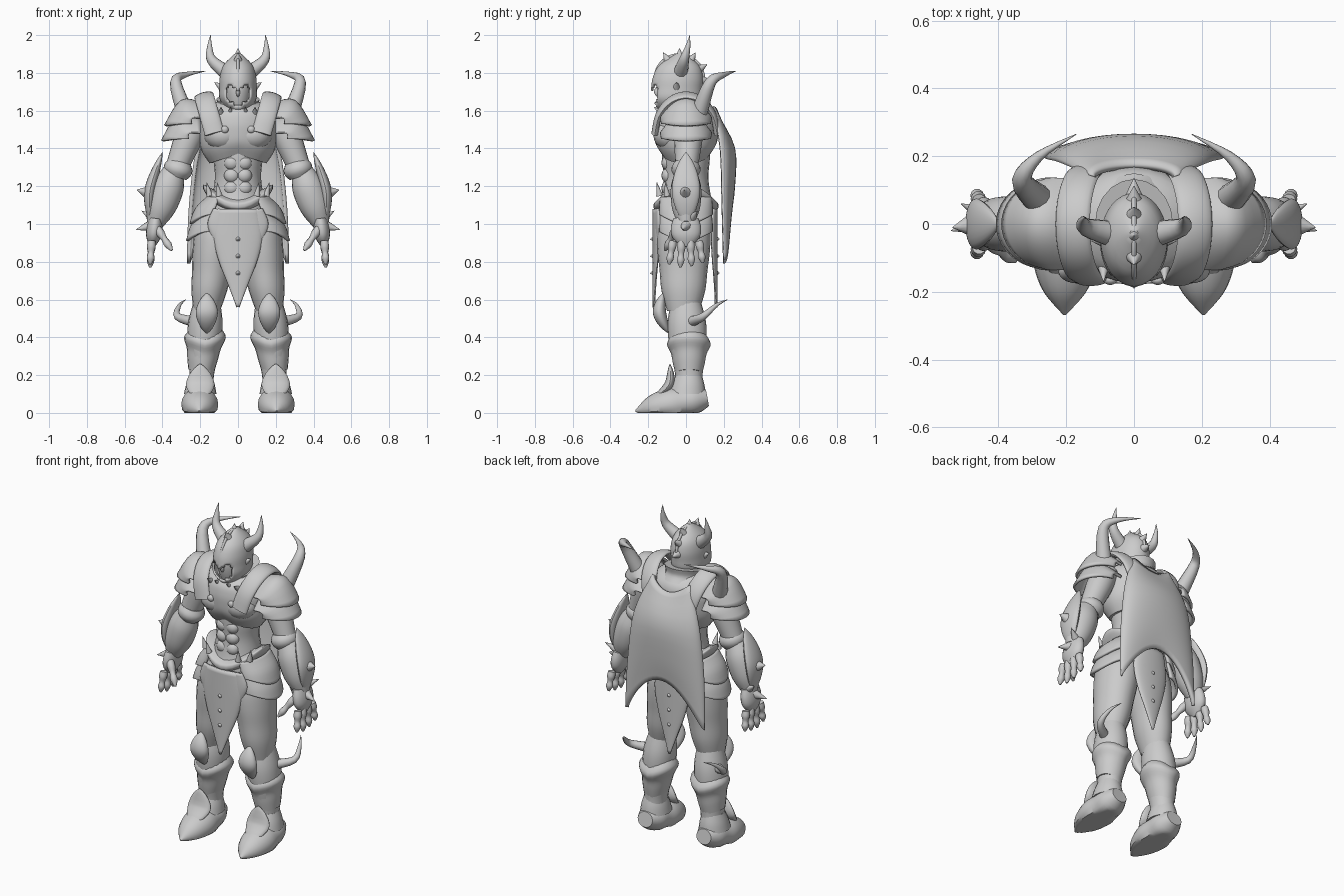
import bpy
import bmesh
import math
from mathutils import Vector, Quaternion

default_cube = bpy.data.objects.get("Cube")
if default_cube:
    bpy.data.objects.remove(default_cube, do_unlink=True)

grey = (.6, .6, .6, 1)
plain_grey = bpy.data.materials.new("plain_grey")
plain_grey.use_nodes = True
plain_grey.diffuse_color = grey
for node in plain_grey.node_tree.nodes:
    if node.type == "BSDF_PRINCIPLED":
        node.inputs["Base Color"].default_value = grey


def finish(name, bm, mirror=False, thick=0):
    """Turn a bmesh into a smooth-shaded object, optionally mirrored and thickened."""
    bmesh.ops.recalc_face_normals(bm, faces=bm.faces)
    mesh = bpy.data.meshes.new(name)
    bm.to_mesh(mesh)
    bm.free()
    mesh.materials.append(plain_grey)
    for polygon in mesh.polygons:
        polygon.use_smooth = True
    mesh.set_sharp_from_angle(angle=math.radians(40))
    obj = bpy.data.objects.new(name, mesh)
    bpy.context.scene.collection.objects.link(obj)
    if thick:
        solidify = obj.modifiers.new("thickness", "SOLIDIFY")
        solidify.thickness = thick
        solidify.offset = 0
    if mirror:
        flip = obj.modifiers.new("mirror", "MIRROR")
        flip.use_mirror_merge = False


def smooth(rows, steps=4):
    """Catmull-Rom interpolation of equal-length rows of numbers."""
    result = []
    last = len(rows) - 1
    for i in range(last):
        group = rows[max(i - 1, 0)], rows[i], rows[i + 1], rows[min(i + 2, last)]
        for step in range(steps):
            t = step / steps
            result.append([b + t / 2 * (c - a + t * (2 * a - 5 * b + 4 * c - d + t * (3 * (b - c) + d - a)))
                           for a, b, c, d in zip(*group)])
    return result + [rows[-1]]


def loft(name, rows, along=False, mirror=False, sides=20, bend=None, drop=None, thick=0):
    """Skin elliptical rings (x, y, z, radius, second radius), level or square to the path."""
    rows = smooth(rows)
    points = [Vector(row[:3]) for row in rows]
    bm = bmesh.new()
    rings = []
    turn, previous = Quaternion(), None
    for i, row in enumerate(rows):
        if along:
            ahead = points[min(i + 1, len(points) - 1)]
            behind = points[max(i - 1, 0)]
            heading = (ahead - behind).normalized()
            if previous is None:
                previous = Vector((0, 0, math.copysign(1, heading.z)))
            turn = previous.rotation_difference(heading) @ turn
            previous = heading
        ring = []
        for k in range(sides):
            angle = math.tau * k / sides
            offset = Vector((row[3] * math.cos(angle), row[4] * math.sin(angle), 0))
            position = points[i] + turn @ offset
            ring.append(bm.verts.new(bend(position) if bend else position))
        rings.append(ring)
    for low, high in zip(rings, rings[1:]):
        for k in range(sides):
            following = (k + 1) % sides
            bm.faces.new((low[k], low[following], high[following], high[k]))
    bm.faces.new(rings[0])
    bm.faces.new(rings[-1])
    if drop:
        unwanted = [face for face in bm.faces if drop(face.calc_center_median())]
        bmesh.ops.delete(bm, geom=unwanted, context="FACES")
    finish(name, bm, mirror, thick)


def limb(name, start, end, radii, depth=1, **options):
    """Body with evenly spaced radii on a straight axis; depth scales its front-to-back size."""
    start, end = Vector(start), Vector(end)
    count = len(radii) - 1
    loft(name, [(*start.lerp(end, i / count), radius, radius * depth) for i, radius in enumerate(radii)], **options)


def horn(name, path, radius, mirror=True):
    """Round spike or horn tapering evenly to a point."""
    count = len(path) - 1
    sizes = [max(radius * (1 - i / count), .001) for i in range(len(path))]
    loft(name, [(*point, size, size) for point, size in zip(path, sizes)], along=True, mirror=mirror, sides=12)


def leaf(name, path, width, depth, mirror=True):
    """Pointed plate, widest halfway along its path."""
    path = smooth(path)
    swell = [max(math.sin(math.pi * i / (len(path) - 1)), .03) for i in range(len(path))]
    loft(name, [(*point, width * s, depth * s) for point, s in zip(path, swell)], along=True, mirror=mirror)


def sheet(name, rows, sideways=False, mirror=False, thick=.015, cells=20):
    """Curved plate from rows (x, y, z, half width, edge shift, edge lift)."""
    bm = bmesh.new()
    grid = []
    for x, y, z, width, shift, lift in smooth(rows):
        line = []
        for k in range(cells + 1):
            angle = math.pi * (k / cells - .5)
            across, edge = max(width, .002) * math.sin(angle), 1 - math.cos(angle)
            dx, dy = (shift * edge, across) if sideways else (across, shift * edge)
            line.append(bm.verts.new((x + dx, y + dy, z + lift * math.sin(angle) ** 2)))
        grid.append(line)
    for upper, lower in zip(grid, grid[1:]):
        for k in range(cells):
            bm.faces.new((upper[k], upper[k + 1], lower[k + 1], lower[k]))
    finish(name, bm, mirror, thick)


def cloth(name, y, top, tip, width):
    """Hanging cloth that narrows to a point."""
    outline = [.8, 1, .8, .4, 0]
    rows = []
    for i, share in enumerate(outline):
        z = top + (tip - top) * i / (len(outline) - 1)
        rows.append((0, y, z, width * share, -y * share / 6, 0))
    sheet(name, rows)


def ball(name, centre, radii):
    bm = bmesh.new()
    bmesh.ops.create_uvsphere(bm, u_segments=16, v_segments=10, radius=1)
    for vert in bm.verts:
        vert.co = Vector(size * part + middle for part, size, middle in zip(vert.co, radii, centre))
    finish(name, bm, mirror=True)


# Helmet with an open face below a pointed brow
def face_opening(centre):
    x, z = abs(centre.x), centre.z
    oval = math.hypot(x / .065, (z - 1.69) / .06) < 1
    return oval and centre.y < -.09 and z < 1.7 + x


limb("helmet", (0, -.06, 1.6), (0, -.03, 1.9), [.05, .09, .093, .09, .07, .01], depth=1.4,
     sides=60, thick=.012, drop=face_opening)
limb("face", (0, -.06, 1.6), (0, -.05, 1.8), [.05, .068, .074, .06], depth=1.35)
leaf("nose", [(0, -.14, 1.74), (0, -.155, 1.7), (0, -.14, 1.67)], .011, .014, mirror=False)

# Helmet crest, horns and spikes
arc = [math.pi * k / 6 for k in range(7)]
loft("helmet_crest", [(0, -.035 - .13 * math.cos(a), 1.76 + .135 * math.sin(a), .008, .01) for a in arc], along=True)
for a in arc[2:]:
    outward = Vector((0, -math.cos(a), math.sin(a)))
    root = Vector((0, -.035, 1.76)) + outward * .115
    horn("crest_spike", [root, root + outward * .055], .028, mirror=False)
horn("helmet_horns", [(.06, -.03, 1.8), (.14, -.01, 1.87), (.15, .01, 1.94), (.145, .02, 2)], .04)
horn("cheek_spikes", [(.08, -.05, 1.72), (.125, -.05, 1.75)], .025)

# Neck and collar
limb("neck", (0, .01, 1.55), (0, -.02, 1.68), [.09, .07, .065])
limb("collar", (0, 0, 1.58), (0, 0, 1.66), [.13, .11, .115], depth=1.15,
     bend=lambda p: p + Vector((0, 0, p.y / 5)))
for x in (.04, .09):
    horn("collar_spikes", [(x, -.12, 1.58), (x, -.17, 1.62)], .02)

# Torso
limb("abdomen", (0, 0, .96), (0, 0, 1.44), [.1, .155, .135, .122, .13, .13], depth=.97)
limb("breastplate", (0, 0, 1.37), (0, 0, 1.66), [.15, .195, .207, .205, .18, .09], depth=.83, sides=28,
     bend=lambda p: p - Vector((0, 0, max(0, 1.5 - p.z) * abs(p.x) * 2.5)))
ball("chest_plates", (.08, -.085, 1.47), (.1, .088, .08))
ball("chest_studs", (.07, -.165, 1.5), (.02, .015, .02))
for level in range(3):
    ball("abdominal_muscles", (.032, -.095, 1.19 + level / 15), (.042, .035, .04))

# Shoulder straps, layered pauldrons and their horns
loft("shoulder_straps", [(.125 + math.sin(a) / 18, -.165 * math.cos(a), 1.48 + math.sin(a) / 5, .052, .018)
                         for a in arc], along=True, mirror=True)
for name, fall in (("upper_pauldrons", 0), ("lower_pauldrons", .08)):
    sheet(name, [(.2, 0, 1.64 - fall, .13, 0, -.08), (.3 + fall / 5, 0, 1.65 - fall, .13, -.06, -.09),
                 (.385 + fall / 5, 0, 1.52 - fall, .125, -.14, .01)], sideways=True, mirror=True)
horn("shoulder_horns", [(.28, .07, 1.59), (.33, .13, 1.75), (.28, .2, 1.79), (.17, .265, 1.81)], .045)

# Arms and gauntlets
limb("upper_arms", (.22, .02, 1.56), (.34, 0, 1.26), [.07, .075, .066, .055], along=True, mirror=True)
limb("elbow_bands", (.305, 0, 1.33), (.33, 0, 1.25), [.058, .075, .075, .058], along=True, mirror=True)
limb("forearms", (.34, 0, 1.28), (.44, 0, 1), [.058, .082, .085, .074, .045], depth=.95, along=True, mirror=True)
leaf("forearm_plates", [(.4, 0, 1.38), (.465, 0, 1.18), (.465, 0, 1)], .03, .075)
horn("forearm_spikes", [(.45, 0, 1.16), (.535, -.01, 1.18)], .055)
horn("wrist_spikes", [(.45, .03, 1.03), (.51, .06, 1.07)], .025)
horn("hand_spikes", [(.465, 0, .99), (.54, -.02, .97)], .03)
limb("hands", (.435, 0, 1.03), (.455, 0, .88), [.035, .042, .038, .015], depth=1.9, along=True, mirror=True)
knuckles = [.02, .023, .016, .02, .006]
for finger in range(4):
    y = (finger - 1.5) * .046
    reach = .145 - abs(finger - 1.3) / 60
    limb("fingers", (.457, y, .91), (.465, y * 1.3, .91 - reach), knuckles, along=True, mirror=True, sides=10)
limb("thumbs", (.43, -.05, .98), (.35, -.11, .86), knuckles, along=True, mirror=True, sides=10)

# Belt and hip plates
limb("belt", (0, 0, 1.06), (0, 0, 1.13), [.14, .178, .186, .178, .14], depth=.93, sides=32,
     bend=lambda p: p + Vector((0, 0, 3 * p.x ** 2)))
for x, y in ((.1, -.14), (.15, -.1)):
    horn("belt_spikes", [(x, y, 1.15), (x * 1.1, y * 1.1, 1.22)], .018)
for name, fall in (("upper_hip_plates", 0), ("lower_hip_plates", .09)):
    sheet(name, [(.16 + fall / 3, 0, 1.14 - fall, .13, -.06, 0), (.22 + fall / 4, 0, 1.08 - fall, .135, -.1, 0),
                 (.25 + fall / 5, 0, 1 - fall, .135, -.12, .05)], sideways=True, mirror=True)

# Cloths, their studs and the cape
cloth("front_cloth", -.17, 1.08, .56, .125)
cloth("front_under_cloth", -.162, 1.08, .76, .155)
cloth("back_cloth", .16, 1.08, .56, .11)
for z in (.74, .83, .92):
    for y in (-.165, .155):
        horn("cloth_stud", [(0, y, z), (0, y * 1.15, z)], .022, mirror=False)
sheet("cape", [(0, .17, 1.56, .12, -.03, .06), (0, .25, 1.4, .21, -.07, 0), (0, .25, 1.2, .25, -.06, -.1),
               (0, .23, 1.04, .262, -.03, -.25)], thick=.02, cells=28)

# Legs
limb("thighs", (.1, -.01, 1.08), (.165, -.015, .54), [.085, .113, .114, .104, .095, .07], depth=1.22, mirror=True)
limb("calves", (.165, 0, .59), (.2, .02, .08), [.07, .09, .09, .075, .064, .07], depth=1.12, mirror=True)
limb("greaves", (.168, .015, .42), (.195, .015, .2), [.08, .11, .09, .08, .068], depth=1.05, mirror=True,
     bend=lambda p: p + Vector((0, 0, abs(p.x - .17) / 3)))
leaf("knee_plates", [(.165, -.12, .635), (.165, -.14, .53), (.165, -.09, .42)], .058, .035)
horn("knee_horns", [(.22, .02, .48), (.32, .09, .51), (.31, .16, .57), (.275, .22, .6)], .03)

# Boots
limb("boots", (.2, .113, .08), (.205, -.268, .01), [.05, .083, .09, .098, .088, .06, .004], depth=.9,
     along=True, mirror=True, bend=lambda p: Vector((p.x, p.y, max(p.z, 0))))
limb("ankle_cuffs", (.198, .015, .2), (.2, .005, .1), [.06, .076, .086], depth=1.15, mirror=True)
leaf("instep_plates", [(.2, -.085, .26), (.2, -.09, .15), (.2, -.18, .07)], .075, .025)
